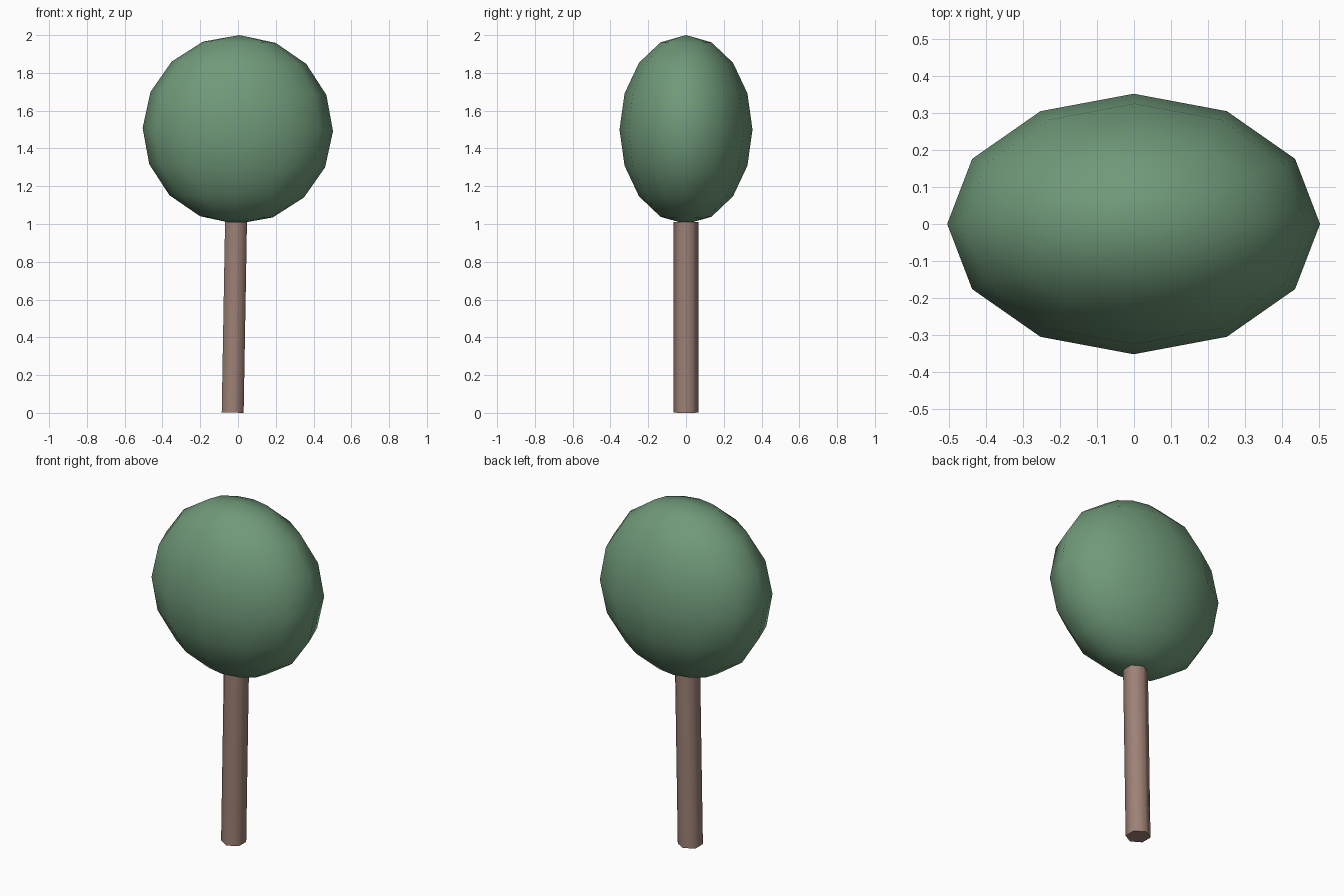
import bpy
from math import radians
from mathutils import Matrix, Vector

if "Cube" in bpy.data.objects:
    bpy.data.objects.remove(bpy.data.objects["Cube"])

TILT = radians(1.0)
CENTRE = Vector((-0.001, 0, 1.5))


def finish(name, colour):
    obj = bpy.context.object
    obj.name = name
    bpy.ops.object.shade_smooth_by_angle(angle=radians(65))
    mat = bpy.data.materials.new(name + "_colour")
    mat.diffuse_color = (*colour, 1)
    mat.use_nodes = True
    mat.node_tree.nodes["Principled BSDF"].inputs["Base Color"].default_value = mat.diffuse_color
    obj.data.materials.append(mat)
    return obj


# Foliage: low-poly sphere flattened front to back
bpy.ops.mesh.primitive_uv_sphere_add(segments=12, ring_count=8, radius=0.5,
                                     location=CENTRE, rotation=(0, TILT, 0))
foliage = finish("foliage", (0.16, 0.32, 0.19))
foliage.scale = (1.008, 0.704, 1.0)

# Trunk: six-sided post leaning along the same axis
offset = Matrix.Rotation(TILT, 3, 'Y') @ Vector((-0.001, 0, -0.994))
bpy.ops.mesh.primitive_cylinder_add(vertices=6, radius=0.067, depth=1.01,
                                    location=CENTRE + offset,
                                    rotation=(0, TILT, 0))
finish("trunk", (0.34, 0.22, 0.18))
